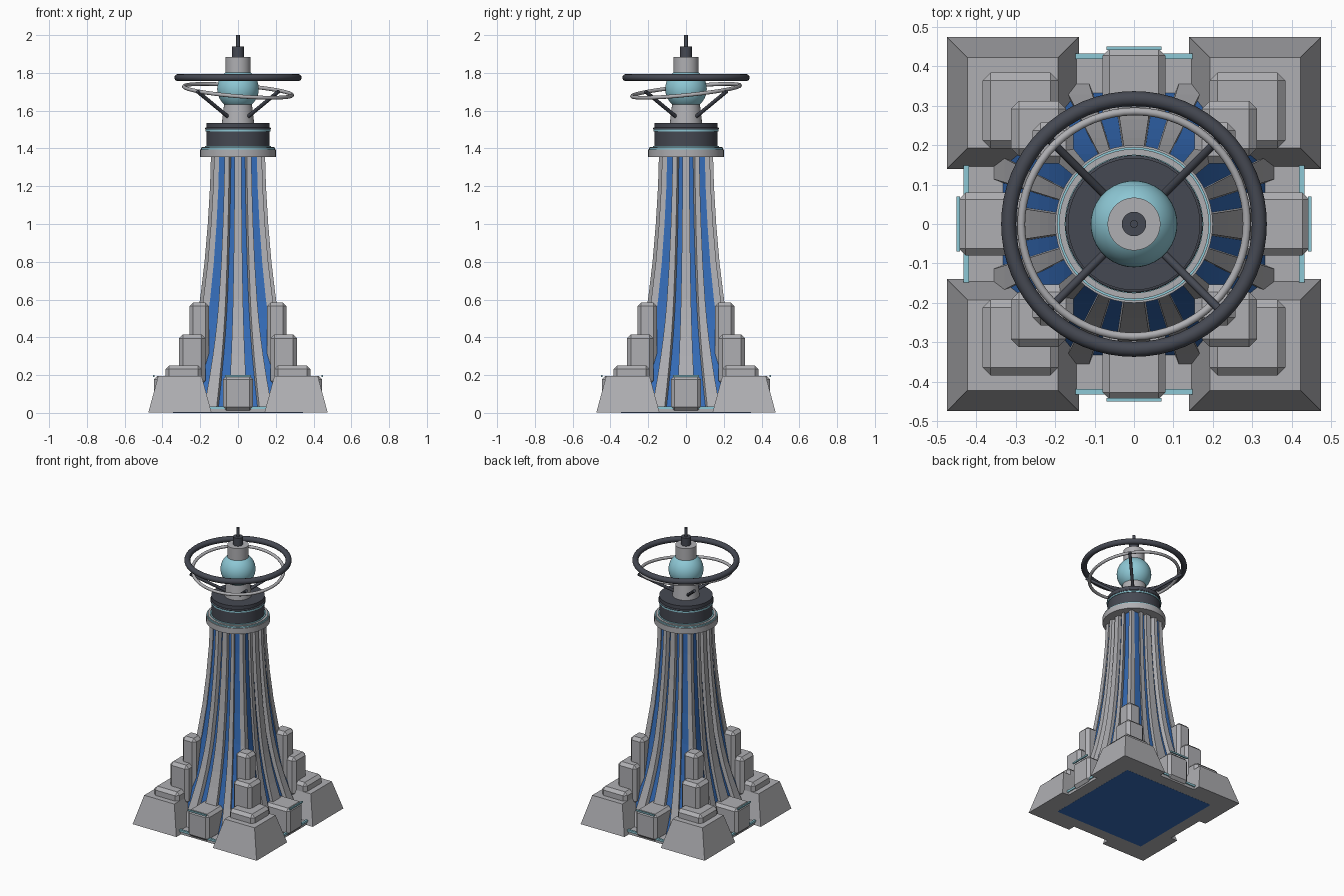
import bpy, bmesh, math
from mathutils import Vector, Matrix

cube = bpy.data.objects.get("Cube")
if cube:
    bpy.data.objects.remove(cube, do_unlink=True)


def material(name, rgb, rough=0.6):
    m = bpy.data.materials.new(name)
    m.use_nodes = True
    m.diffuse_color = (*rgb, 1)
    bsdf = m.node_tree.nodes["Principled BSDF"]
    bsdf.inputs["Base Color"].default_value = (*rgb, 1)
    bsdf.inputs["Roughness"].default_value = rough
    return m


STONE = material("pale stone", (0.43, 0.43, 0.45))
DARK = material("dark metal", (0.06, 0.066, 0.085))
CYAN = material("cyan glow", (0.27, 0.58, 0.67))
BLUE = material("blue glass", (0.035, 0.15, 0.48))


def finish(name, bm, mat, smooth=False):
    bmesh.ops.recalc_face_normals(bm, faces=bm.faces)
    mesh = bpy.data.meshes.new(name)
    bm.to_mesh(mesh)
    bm.free()
    mesh.materials.append(mat)
    ob = bpy.data.objects.new(name, mesh)
    bpy.context.scene.collection.objects.link(ob)
    if smooth:
        bpy.ops.object.select_all(action='DESELECT')
        ob.select_set(True)
        bpy.context.view_layer.objects.active = ob
        bpy.ops.object.shade_smooth_by_angle(angle=math.radians(35))
    return ob


def loft(name, sections, mat):
    """Skin a list of matching closed sections and cap both ends."""
    bm = bmesh.new()
    rings = [[bm.verts.new(p) for p in s] for s in sections]
    n = len(rings[0])
    for a, b in zip(rings, rings[1:]):
        for i in range(n):
            j = (i + 1) % n
            bm.faces.new((a[i], a[j], b[j], b[i]))
    bm.faces.new(rings[0][::-1])
    bm.faces.new(rings[-1])
    return finish(name, bm, mat)


def box(name, x, y, z, mat, bevel=0.0, turn=0):
    """Box from (low, high) ranges, turned about the tower axis."""
    bm = bmesh.new()
    bmesh.ops.create_cube(bm, size=1)
    for v in bm.verts:
        v.co = [r[0] if c < 0 else r[1] for c, r in zip(v.co, (x, y, z))]
    if bevel:
        bmesh.ops.bevel(bm, geom=bm.edges[:], offset=bevel, segments=1, affect='EDGES')
    bm.transform(Matrix.Rotation(turn * math.pi / 2, 4, 'Z'))
    return finish(name, bm, mat)


def lathe(name, z0, z1, r0, r1, mat, n=48):
    bm = bmesh.new()
    bmesh.ops.create_cone(bm, cap_ends=True, segments=n, radius1=r0, radius2=r1, depth=z1 - z0)
    bm.transform(Matrix.Translation((0, 0, (z0 + z1) / 2)))
    return finish(name, bm, mat, True)


def ring(name, major, minor, z, mat, tilt=(0, 0)):
    bpy.ops.mesh.primitive_torus_add(major_radius=major, minor_radius=minor, major_segments=64,
                                     minor_segments=12, location=(0, 0, z),
                                     rotation=(tilt[0], tilt[1], 0))
    ob = bpy.context.object
    ob.name = name
    ob.data.materials.append(mat)
    bpy.ops.object.shade_smooth()


# Flared square shaft: (height, half width of the glass)
PROFILE = [(0, 0.345), (0.03, 0.33), (0.1, 0.305), (0.2, 0.272), (0.3, 0.242), (0.4, 0.216),
           (0.5, 0.195), (0.6, 0.178), (0.8, 0.154), (1.0, 0.137), (1.2, 0.125), (1.37, 0.12)]
loft("glass_shaft", [[(h * a, h * b, z) for a, b in ((-1, -1), (1, -1), (1, 1), (-1, 1))]
                     for z, h in PROFILE], BLUE)

# Ribs over the glass, radiating from the axis, and corner piers
PROUD = 0.023
for side in range(4):
    turn = Matrix.Rotation(side * math.pi / 2, 3, 'Z')
    for slope, width in ((-0.414, 0.1), (0, 0.15), (0.414, 0.1)):
        sections = []
        for z, h in PROFILE:
            w, near, far = width * h, h * 0.93, h + PROUD
            pts = [(slope * near - w, -near), (slope * near + w, -near),
                   (slope * far + w, -far), (slope * far - w, -far)]
            sections.append([turn @ Vector((x, y, max(z, 0.002))) for x, y in pts])
        loft("shaft_rib", sections, STONE)
    pier = []
    for z, h in PROFILE:
        a, b = h * 0.83, h + 0.006
        pier.append([turn @ Vector((x, y, max(z, 0.002)))
                     for x, y in ((a, -a), (b, -a), (b, -b), (a, -b))])
    loft("corner_pier", pier, STONE)

# Corner footings with stepped buttress blocks
for sx in (-1, 1):
    for sy in (-1, 1):
        def square(c, half, z):
            return [(sx * c + half * a, sy * c + half * b, z)
                    for a, b in ((-1, -1), (1, -1), (1, 1), (-1, 1))]
        loft("corner_footing", [square(0.3075, 0.1675, 0.001), square(0.3075, 0.115, 0.195)], STONE)
        for c, half, top in ((0.288, 0.096, 0.252), (0.242, 0.07, 0.415), (0.205, 0.052, 0.585)):
            box("buttress_block", sorted((sx * (c - half), sx * (c + half))),
                sorted((sy * (c - half), sy * (c + half))), (0.15, top), STONE, 0.02)

# Entrance block, plinth and glowing trim on each side
for side in range(4):
    box("side_plinth", (-0.17, 0.17), (-0.425, -0.2), (0.001, 0.025), STONE, 0, side)
    box("plinth_trim", (-0.148, 0.148), (-0.432, -0.418), (0.02, 0.034), CYAN, 0, side)
    box("entrance_block", (-0.08, 0.08), (-0.445, -0.22), (0.012, 0.195), STONE, 0.018, side)
    box("entrance_trim", (-0.07, 0.07), (-0.45, -0.441), (0.19, 0.2), CYAN, 0, side)

# Collar and drum
lathe("collar", 1.355, 1.395, 0.2, 0.2, STONE)
lathe("collar_glow", 1.395, 1.404, 0.195, 0.195, CYAN)
lathe("collar_cap", 1.4, 1.408, 0.19, 0.19, STONE)
lathe("drum_glow", 1.402, 1.412, 0.176, 0.176, CYAN)
lathe("drum", 1.4, 1.535, 0.168, 0.168, DARK)
ring("drum_band", 0.168, 0.006, 1.505, DARK)
lathe("drum_line", 1.49, 1.5, 0.172, 0.172, CYAN)

# Neck, orb, cap and mast
lathe("neck", 1.53, 1.64, 0.086, 0.073, STONE)
bpy.ops.mesh.primitive_uv_sphere_add(segments=48, ring_count=24, radius=0.11, location=(0, 0, 1.715))
orb = bpy.context.object
orb.name = "orb"
orb.data.materials.append(CYAN)
bpy.ops.object.shade_smooth()
lathe("orb_cap", 1.8, 1.885, 0.067, 0.067, STONE)
lathe("mast_base", 1.88, 1.94, 0.031, 0.031, DARK, 24)
lathe("mast", 1.93, 2.0, 0.01, 0.01, DARK, 16)

# Halo rings and their struts
ring("outer_halo", 0.318, 0.019, 1.775, DARK)
ring("tilted_halo", 0.287, 0.01, 1.705, STONE, (0.1, 0.08))
for sx in (-1, 1):
    for sy in (-1, 1):
        a, b = Vector((sx * 0.055, sy * 0.055, 1.57)), Vector((sx * 0.215, sy * 0.215, 1.702))
        bm = bmesh.new()
        bmesh.ops.create_cone(bm, cap_ends=True, segments=12, radius1=0.01, radius2=0.01,
                              depth=(b - a).length)
        bm.transform(Matrix.Translation((a + b) / 2)
                     @ (b - a).to_track_quat('Z', 'Y').to_matrix().to_4x4())
        finish("halo_strut", bm, DARK, True)
